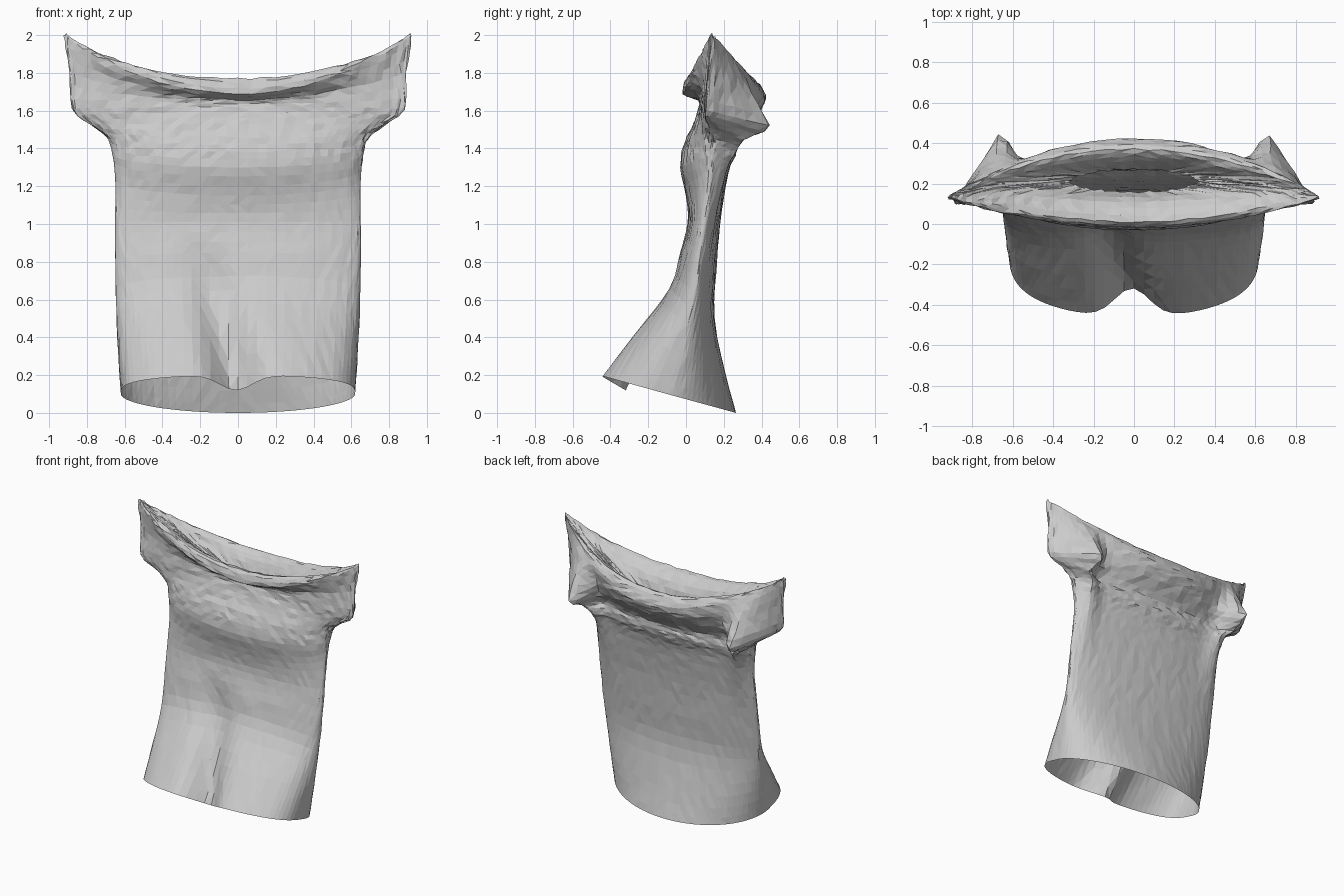
import bpy
import bmesh
import math
import random

random.seed(4)
cube = bpy.data.objects.get("Cube")
if cube:
    bpy.data.objects.remove(cube, do_unlink=True)

COLUMNS = 80
STEPS = 3

# Cloth rings from the hem up, over the rolled neckline and down inside:
# half width, z of front / side / back, y of front / side / back,
# roundness (low is boxy, high is a pointed lens), sleeve flap size
RINGS = [
    (.62, .2, .1, 0, -.46, -.1, .265, .6, 0),
    (.635, .42, .32, .2, -.28, -.03, .21, .65, 0),
    (.645, .66, .55, .5, -.09, .03, .15, .75, 0),
    (.65, .85, .8, .75, -.03, .07, .16, .8, 0),
    (.65, 1.01, 1.02, 1, .01, .1, .18, .8, .01),
    (.65, 1.15, 1.24, 1.2, 0, .13, .21, .9, .03),
    (.665, 1.3, 1.37, 1.31, -.03, .14, .235, 1, .05),
    (.69, 1.42, 1.46, 1.39, -.01, .14, .27, 1.1, .08),
    (.78, 1.53, 1.53, 1.46, .04, .12, .275, 1.4, .15),
    (.88, 1.62, 1.61, 1.56, .07, .1, .36, 1.8, .22),
    (.89, 1.66, 1.8, 1.62, .06, .12, .41, 1.9, .1),
    (.92, 1.69, 2, 1.68, -.015, .13, .42, 1.9, 0),
    (.87, 1.77, 1.96, 1.75, .01, .15, .37, 1.9, 0),
    (.7, 1.71, 1.86, 1.7, .11, .18, .31, 1.7, 0),
    (.32, 1.58, 1.65, 1.6, .16, .21, .27, 1.2, 0),
]


def spline(a, b, c, d, t):
    """Smooth blend from b to c, with a and d as neighbours."""
    return b + t * ((c - a) + t * ((2 * a - 5 * b + 4 * c - d)
                                   + t * (3 * (b - c) + d - a))) / 2


def dense_rings():
    """Fill in extra rings between the given ones."""
    last = len(RINGS) - 1
    result = []
    for i in range(last):
        around = [RINGS[min(max(k, 0), last)] for k in range(i - 1, i + 3)]
        for step in range(STEPS):
            t = step / STEPS
            result.append([spline(*values, t) for values in zip(*around)])
    result.append(list(RINGS[last]))
    return result


def bell(value, centre, width):
    return math.exp(-((value - centre) / width) ** 2)


def flap_shape(x, width):
    """Straight outer edge down to the flap tip, quick fall inside it."""
    tip = min(.67, width * .9)
    if abs(x) > tip:
        return (width - abs(x)) / (width - tip)
    return bell(abs(x), tip, .09)


def cloth_point(ring, angle):
    """Position on a ring, with the hem pleat and sleeve flaps added."""
    (width, z_front, z_side, z_back,
     y_front, y_side, y_back, roundness, flap) = ring
    x = width * math.cos(angle)
    s = math.sin(angle)
    if s < 0:
        bulge = abs(s) ** roundness
        y = y_side + (y_front - y_side) * bulge
        z = z_side + (z_front - z_side) * bulge
        # Pleat running up the front from a notch in the hem
        fade = max(0, 1 - z_front / .95)
        pleat = bell(x, -.01 - .25 * (z_front - .2), .12) * fade
        y += .18 * pleat
        z -= .13 * pleat * fade
    else:
        # The back is never boxy
        bulge = s ** max(roundness, 1.05)
        y = y_side + (y_back - y_side) * bulge
        z = z_side + (z_back - z_side) * bulge
        # Pointed flap behind each sleeve, trailing off as a fold below
        point = flap_shape(x, width) * max(flap, 0)
        y += point
        z -= point * .3
    return x, y, z


def crumple(co, amount):
    """Small irregularities of loose cloth."""
    x, y, z = (value + random.uniform(-amount, amount) for value in co)
    return x, y, max(z, 0)


def build_garment():
    bm = bmesh.new()
    rows = []
    for index, ring in enumerate(dense_rings()):
        amount = .002 if ring[2] < 1.4 else .005
        if index == 0:
            amount = 0
        row = []
        for column in range(COLUMNS):
            angle = math.tau * column / COLUMNS
            row.append(bm.verts.new(crumple(cloth_point(ring, angle), amount)))
        rows.append(row)
    for lower, upper in zip(rows, rows[1:]):
        for i in range(COLUMNS):
            j = (i + 1) % COLUMNS
            bm.faces.new((lower[i], lower[j], upper[j], upper[i]))
    bmesh.ops.triangulate(bm, faces=bm.faces[:])
    mesh = bpy.data.meshes.new("off_shoulder_top")
    bm.to_mesh(mesh)
    bm.free()
    garment = bpy.data.objects.new("off_shoulder_top", mesh)
    bpy.context.collection.objects.link(garment)
    return garment


# Single plain cloth colour
cloth = bpy.data.materials.new("light_grey_cloth")
cloth.use_nodes = True
grey = (.6, .6, .6, 1)
cloth.diffuse_color = grey
cloth.node_tree.nodes["Principled BSDF"].inputs["Base Color"].default_value = grey

garment = build_garment()
garment.data.materials.append(cloth)
